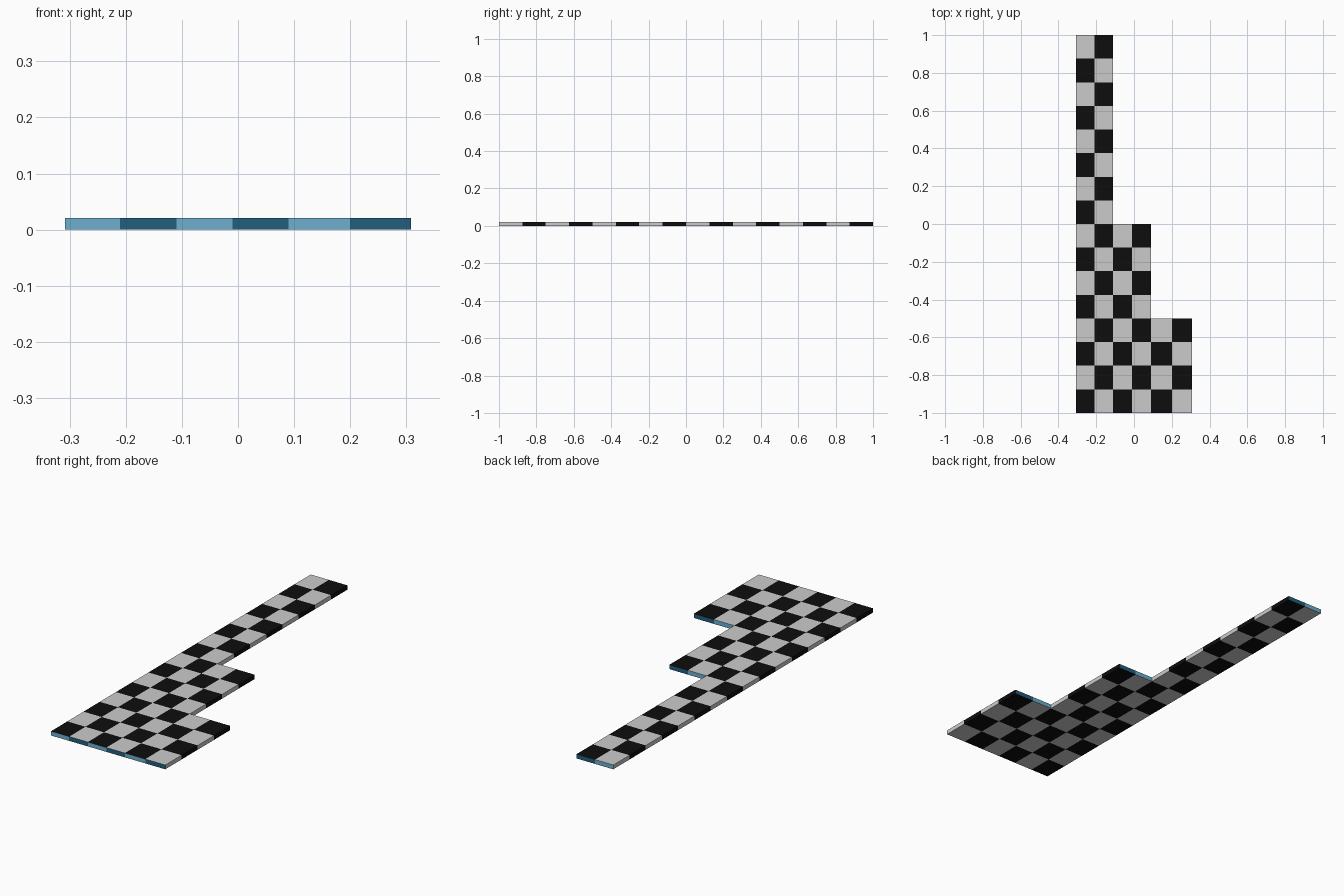
import bpy, bmesh

if "Cube" in bpy.data.objects:
    bpy.data.objects.remove(bpy.data.objects["Cube"])

THICK = 0.021
ROWS, ROW = 16, 0.125
XS = [-0.308, -0.21, -0.11, -0.01, 0.09, 0.2, 0.308]   # column borders
COLUMN_ROWS = [16, 16, 8, 8, 4, 4]                       # stepped outline


def material(name, rgb):
    m = bpy.data.materials.new(name)
    m.diffuse_color = (*rgb, 1)
    m.use_nodes = True
    m.node_tree.nodes["Principled BSDF"].inputs["Base Color"].default_value = m.diffuse_color
    return m


mats = [material("black", (0.004, 0.004, 0.004)),
        material("light grey", (0.6, 0.6, 0.6)),
        material("light blue", (0.15, 0.43, 0.62)),
        material("dark blue", (0.016, 0.112, 0.205))]

# Stepped slab: a grid of tiles, extruded up to its thickness
bm = bmesh.new()
grid = {}


def corner(i, j):
    if (i, j) not in grid:
        grid[i, j] = bm.verts.new((XS[i], -1 + j * ROW, 0))
    return grid[i, j]


for i, n in enumerate(COLUMN_ROWS):
    for j in range(n):
        bm.faces.new([corner(i, j), corner(i + 1, j),
                      corner(i + 1, j + 1), corner(i, j + 1)])
ext = bmesh.ops.extrude_face_region(bm, geom=bm.faces[:], use_keep_orig=True)
top = [g for g in ext["geom"] if isinstance(g, bmesh.types.BMVert)]
bmesh.ops.translate(bm, verts=top, vec=(0, 0, THICK))
bmesh.ops.recalc_face_normals(bm, faces=bm.faces[:])
bm.normal_update()

# Checker on top, bottom and long sides; blue on the front and back edges
for f in bm.faces:
    c = f.calc_center_median() - f.normal * 0.01
    i = max(k for k in range(6) if c.x > XS[k])
    j = int((c.y + 1) / ROW)
    if abs(f.normal.y) > 0.5:
        f.material_index = 2 + i % 2
    else:
        f.material_index = (i + j) % 2

mesh = bpy.data.meshes.new("checkered_slab")
bm.to_mesh(mesh)
bm.free()
for m in mats:
    mesh.materials.append(m)
slab = bpy.data.objects.new("checkered_slab", mesh)
bpy.context.collection.objects.link(slab)
